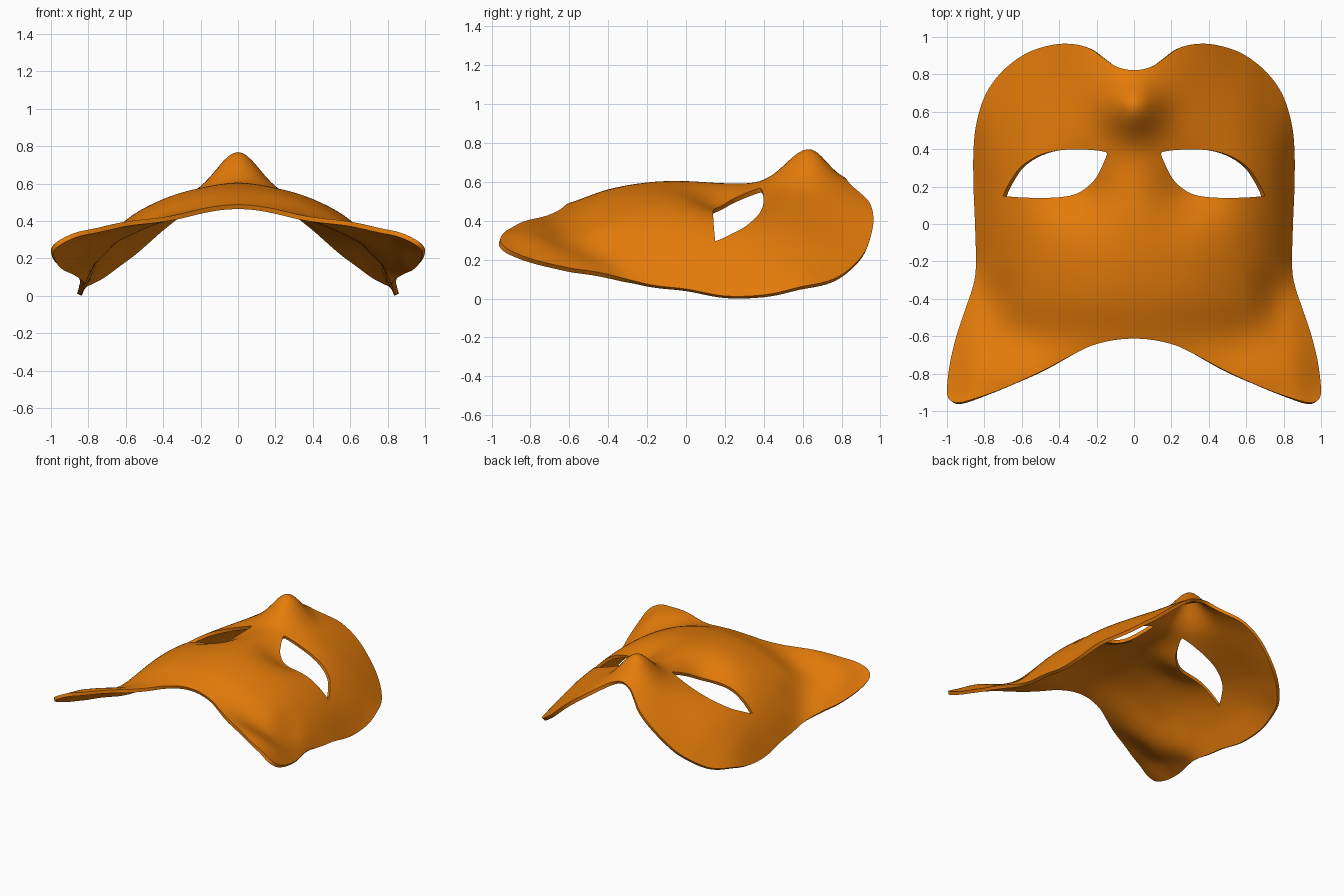
import bpy, math
from mathutils import Vector, kdtree
from mathutils.geometry import delaunay_2d_cdt

if "Cube" in bpy.data.objects:
    bpy.data.objects.remove(bpy.data.objects["Cube"])

# Smooth curve through a few 2D points
def spline(pts, n, closed=False):
    P = [Vector(p) for p in pts]
    m, out = len(P), []
    for i in range(m if closed else m - 1):
        b, c = P[i], P[(i + 1) % m]
        a = P[i - 1] if (closed or i) else Vector((-P[1].x, P[1].y))
        d = P[(i + 2) % m] if (closed or i < m - 2) else Vector((-P[m - 2].x, P[m - 2].y))
        for k in range(n):
            t = k / n
            out.append(0.5 * (2*b + (c - a)*t + (2*a - 5*b + 4*c - d)*t*t + (3*b - a - 3*c + d)*t**3))
    return out if closed else out + [P[-1]]

# Cubic interpolation of values vs at positions xs
def interp(xs, vs, x):
    i = 0
    while i < len(xs) - 2 and x > xs[i + 1]:
        i += 1
    def slope(j):
        a, b = max(j - 1, 0), min(j + 1, len(xs) - 1)
        return (vs[b] - vs[a]) / (xs[b] - xs[a])
    h = xs[i + 1] - xs[i]
    t = (x - xs[i]) / h
    return ((2*t**3 - 3*t*t + 1)*vs[i] + (t**3 - 2*t*t + t)*h*slope(i)
            + (3*t*t - 2*t**3)*vs[i + 1] + (t**3 - t*t)*h*slope(i + 1))

def bump(x, y, sx, sy):
    return math.exp(-.5*((x/sx)**2 + (y/sy)**2))

def inside(p, poly):
    r = False
    for a, b in zip(poly, poly[1:] + poly[:1]):
        if (a.y > p.y) != (b.y > p.y) and p.x < a.x + (b.x - a.x)*(p.y - a.y)/(b.y - a.y):
            r = not r
    return r

def flip(poly):
    return [Vector((-p.x, p.y)) for p in reversed(poly)]

# Outline: forehead edge, ear, cheek, notch over the mouth (right half)
half = spline([(0, -.613), (.1, -.62), (.22, -.648), (.33, -.70), (.5, -.79), (.7, -.88), (.85, -.933),
               (.94, -.955), (.985, -.94), (1, -.89), (.985, -.75), (.95, -.6), (.90, -.45), (.86, -.33),
               (.845, -.22), (.85, 0), (.858, .2), (.858, .4), (.84, .55), (.79, .7), (.7, .82),
               (.58, .91), (.45, .955), (.34, .963), (.24, .94), (.16, .885), (.09, .84), (0, .822)], 5)
outline = half + flip(half)[1:-1]

# Eye opening
eye = spline([(.145, .376), (.165, .388), (.25, .397), (.38, .396), (.5, .37), (.6, .31), (.66, .23), (.697, .158),
              (.68, .148), (.55, .14), (.4, .143), (.3, .165), (.22, .225), (.18, .29), (.155, .345)], 4, True)
loops = [outline, eye, flip(eye)]

# Curved face: heights on a coarse control net (rows front to back)
XS = (-.2, 0, .2, .4, .6, .75, .87, 1)
ROWS = {
    -.95: (.41, .41, .40, .385, .365, .34, .27),
    -.8: (.43, .43, .42, .395, .355, .305, .20),
    -.6: (.492, .475, .425, .34, .27, .215, .12),
    -.4: (.562, .545, .485, .375, .22, .135, .03),
    -.2: (.598, .575, .515, .40, .235, .03, -.2),
    0: (.608, .58, .52, .405, .24, .01, -.25),
    .2: (.605, .575, .51, .39, .225, -.01, -.27),
    .4: (.592, .56, .485, .365, .205, 0, -.2),
    .6: (.60, .56, .46, .32, .16, .01, -.15),
    .8: (.605, .55, .42, .25, .09, -.03, -.15),
    .95: (.58, .52, .385, .19, .04, -.08, -.2)}
YS = list(ROWS)

def height(x, y):
    z = interp(YS, [interp(XS, (r[1],) + r, abs(x)) for r in ROWS.values()], y)
    z += .168 * bump(x, y - .63, .105, .115 if y < .63 else .09)       # nose
    for s in (-.3, .3):
        z -= .082 * bump(x - s, y - .19, .13, .12)                     # eye sockets
    return z

# Triangulate the outline with an even grid inside
pts, edges = [], []
for loop in loops:
    o, n = len(pts), len(loop)
    pts += loop
    edges += [(o + i, o + (i + 1) % n) for i in range(n)]
tree = kdtree.KDTree(len(pts))
for i, p in enumerate(pts):
    tree.insert((p.x, p.y, 0), i)
tree.balance()
S = .025
for i in range(-40, 41):
    for j in range(-39, 40):
        p = Vector((i*S, j*S))
        if tree.find((p.x, p.y, 0))[2] > S*.6 and inside(p, outline):
            pts.append(p)
vs, _, fs, *_ = delaunay_2d_cdt(pts, edges, [], 0, 1e-5)
faces = []
for f in fs:
    c = sum((vs[i] for i in f), Vector((0, 0))) / len(f)
    if inside(c, outline) and not inside(c, loops[1]) and not inside(c, loops[2]):
        faces.append(f)

# Mask shell
me = bpy.data.meshes.new("mask")
me.from_pydata([(v.x, v.y, height(v.x, v.y)) for v in vs], [], faces)
mask = bpy.data.objects.new("mask", me)
bpy.context.collection.objects.link(mask)
bpy.context.view_layer.objects.active = mask
mask.select_set(True)
bpy.ops.object.mode_set(mode='EDIT')
bpy.ops.mesh.select_all(action='SELECT')
bpy.ops.mesh.delete_loose()
bpy.ops.object.mode_set(mode='OBJECT')
mod = mask.modifiers.new("thickness", 'SOLIDIFY')
mod.thickness = .025
mod.offset = -1
bpy.ops.object.modifier_apply(modifier=mod.name)
bpy.ops.object.shade_smooth_by_angle(angle=math.radians(40))

# Rest on the ground
low = min(v.co.z for v in me.vertices)
for v in me.vertices:
    v.co.z -= low

mat = bpy.data.materials.new("orange")
mat.diffuse_color = (.78, .2, .003, 1)
mat.use_nodes = True
mat.node_tree.nodes["Principled BSDF"].inputs["Base Color"].default_value = mat.diffuse_color
me.materials.append(mat)
